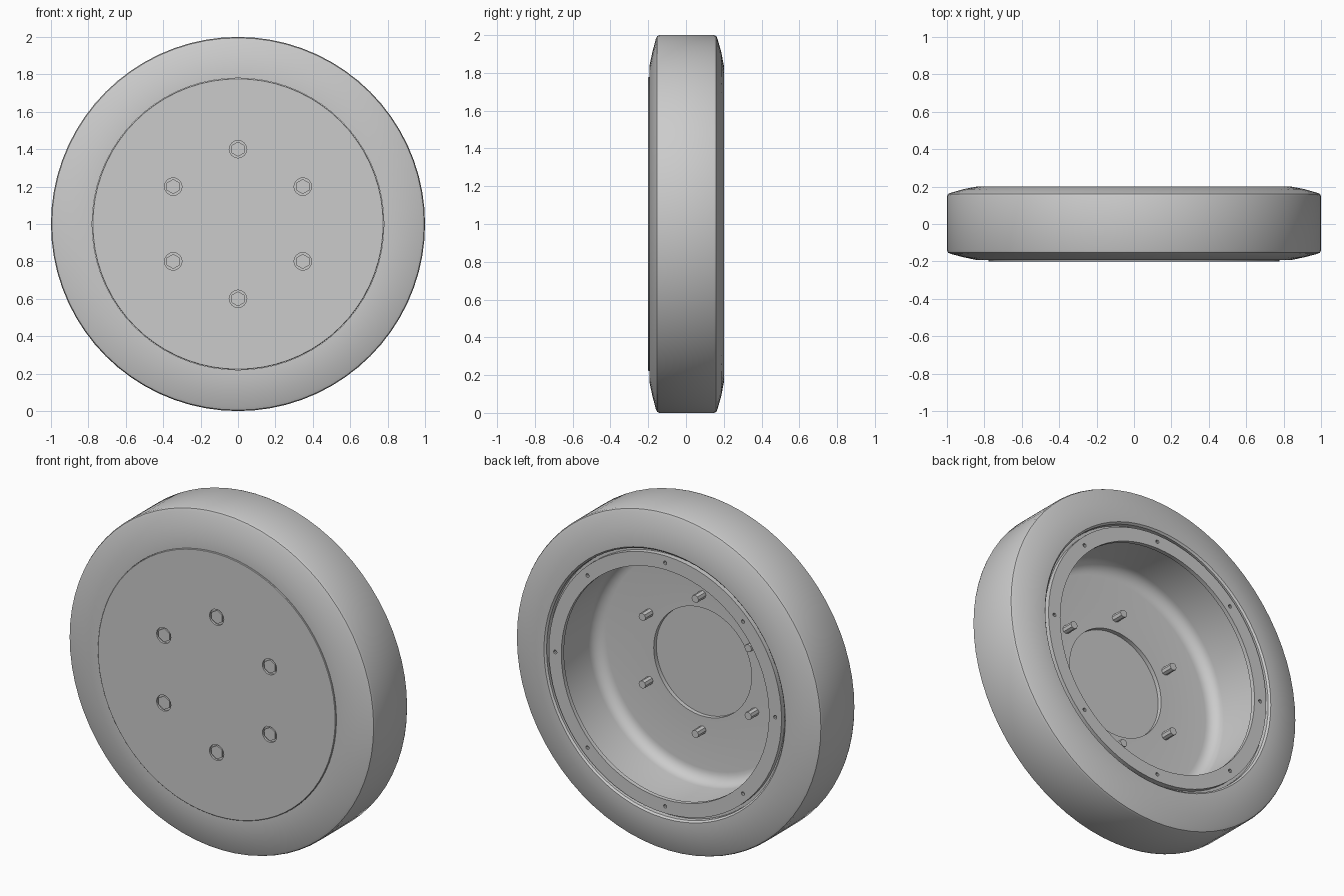
import bpy
import bmesh
from math import radians, sin, cos, pi
from mathutils import Matrix, Vector

if "Cube" in bpy.data.objects:
    bpy.data.objects.remove(bpy.data.objects["Cube"])

CENTRE = Vector((0, 0, 1))

grey = bpy.data.materials.new("light_grey")
grey.use_nodes = True
colour = (0.6, 0.6, 0.6, 1)
grey.diffuse_color = colour
grey.node_tree.nodes["Principled BSDF"].inputs["Base Color"].default_value = colour


def make_object(name, bm):
    bmesh.ops.recalc_face_normals(bm, faces=bm.faces)
    mesh = bpy.data.meshes.new(name)
    bm.to_mesh(mesh)
    bm.free()
    mesh.materials.append(grey)
    obj = bpy.data.objects.new(name, mesh)
    bpy.context.collection.objects.link(obj)
    return obj


def activate(obj):
    bpy.ops.object.select_all(action="DESELECT")
    obj.select_set(True)
    bpy.context.view_layer.objects.active = obj


def lathe(name, profile, closed, steps=72):
    """Spin a (radius, y) profile about the wheel axle."""
    bm = bmesh.new()
    verts = [bm.verts.new((r, y, CENTRE.z)) for r, y in profile]
    pairs = list(zip(verts, verts[1:]))
    if closed:
        pairs.append((verts[-1], verts[0]))
    edges = [bm.edges.new(p) for p in pairs]
    bmesh.ops.spin(bm, geom=verts + edges, cent=CENTRE, axis=(0, 1, 0),
                   angle=2 * pi, steps=steps)
    bmesh.ops.remove_doubles(bm, verts=bm.verts, dist=0.0005)
    return make_object(name, bm)


def pin_circle(name, count, orbit, radius, y0, y1, sides):
    """Ring of pins parallel to the axle, the first one at the top."""
    bm = bmesh.new()
    for k in range(count):
        a = 2 * pi * k / count
        spot = CENTRE + Vector((orbit * sin(a), (y0 + y1) / 2, orbit * cos(a)))
        bmesh.ops.create_cone(
            bm, cap_ends=True, segments=sides, radius1=radius, radius2=radius,
            depth=y1 - y0,
            matrix=Matrix.Translation(spot) @ Matrix.Rotation(pi / 2, 4, "X"))
    return make_object(name, bm)


def carve(obj, cutter):
    """Cut the pins out of the object and discard the cutter."""
    cutter.hide_render = True
    mod = obj.modifiers.new("holes", "BOOLEAN")
    mod.operation = "DIFFERENCE"
    mod.solver = "EXACT"
    mod.object = cutter
    activate(obj)
    bpy.ops.object.modifier_apply(modifier=mod.name)
    bpy.data.objects.remove(cutter)


# Tire with bevelled shoulders
tire = lathe("tire", [
    (0.78, -0.193), (0.84, -0.193), (0.91, -0.178), (0.98, -0.16),
    (0.995, -0.153), (1.0, -0.14), (1.0, 0.148), (0.995, 0.16),
    (0.98, 0.167), (0.91, 0.187), (0.84, 0.2), (0.79, 0.2), (0.78, 0.19),
], closed=True)

# Dished wheel: flat front, back flange with lip, rounded cavity, hub recess
fillet = [(0.63 + 0.07 * cos(a), -0.085 - 0.07 * sin(a))
          for a in (radians(15 * i) for i in range(7))]
wheel = lathe("wheel_dish", [
    (0, -0.2), (0.776, -0.2), (0.779, -0.197), (0.779, 0.165),
    (0.762, 0.165), (0.762, 0.195), (0.68, 0.195), (0.68, 0.17),
    (0.70, 0.165),
] + fillet + [(0.32, -0.155), (0.32, -0.18), (0, -0.18)], closed=False)

# Bolt seats in the front and small holes in the back flange
carve(wheel, pin_circle("seat_cutter", 6, 0.4, 0.047, -0.25, -0.188, 16))
carve(wheel, pin_circle("flange_cutter", 8, 0.72, 0.011, 0.17, 0.25, 10))

# Bolts: faceted heads in the front seats, shanks inside the cavity
heads = pin_circle("bolt_heads", 6, 0.4, 0.04, -0.197, -0.185, 6)
shanks = pin_circle("bolt_shanks", 6, 0.4, 0.023, -0.165, -0.085, 8)

for obj in (tire, wheel, shanks):
    activate(obj)
    bpy.ops.object.shade_smooth_by_angle(angle=radians(30))
